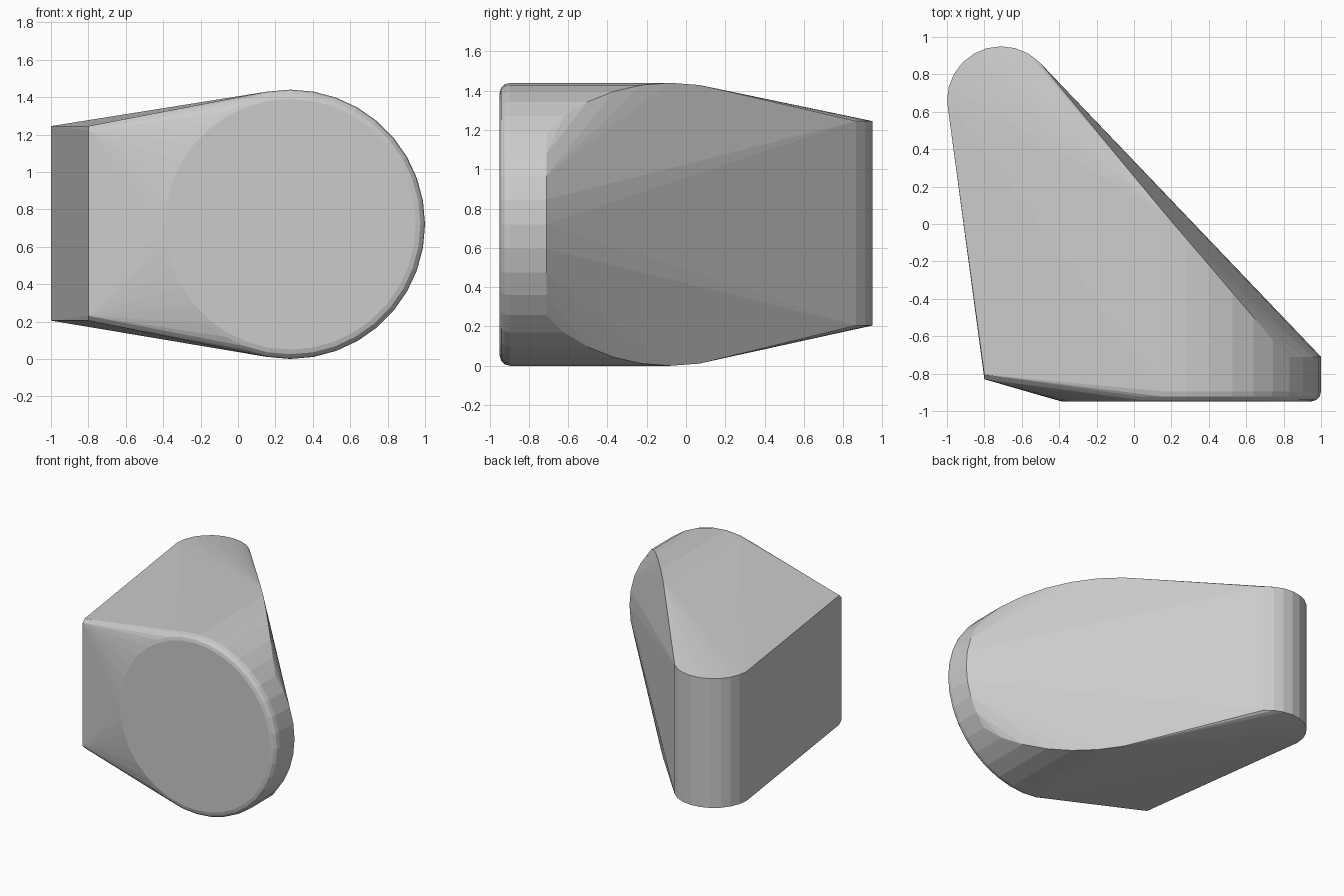
import bpy, bmesh
from math import sin, cos, radians

if "Cube" in bpy.data.objects:
    bpy.data.objects.remove(bpy.data.objects["Cube"])

CX, CZ, R = 0.28, 0.72, 0.72      # round front pad
Z0, Z1 = 0.205, 1.245             # height range of the narrow rear part

bm = bmesh.new()


def ring(radius, y):
    for a in range(0, 360, 10):
        bm.verts.new((CX + radius * cos(radians(a)), y, CZ + radius * sin(radians(a))))


# Round front pad with a filleted rim
for radius, y in ((0.67, -0.948), (0.695, -0.941), (0.713, -0.923), (R, -0.895)):
    ring(radius, y)

# Slanted back edge of the round barrel
for a in range(-100, 101, 10):
    x = CX + R * cos(radians(a))
    y = max(-0.71, -0.5 - 1.17 * (x - 0.64))
    bm.verts.new((x, y, CZ + R * sin(radians(a))))

# Upright rounded rear end
for a in range(0, 360, 15):
    for z in (Z0, Z1):
        bm.verts.new((-0.71 + 0.29 * cos(radians(a)), 0.66 + 0.29 * sin(radians(a)), z))

# Front left corner, slightly chamfered
for y, inset in ((-0.805, 0), (-0.83, 0.025)):
    for z in (Z0 + inset, Z1 - inset):
        bm.verts.new((-0.8, y, z))

# Skin everything with one convex shell
res = bmesh.ops.convex_hull(bm, input=bm.verts[:])
loose = {v for v in res["geom_interior"] + res["geom_unused"]
         if isinstance(v, bmesh.types.BMVert)}
bmesh.ops.delete(bm, geom=list(loose), context='VERTS')
bmesh.ops.dissolve_limit(bm, angle_limit=radians(0.5), verts=bm.verts[:], edges=bm.edges[:])
bmesh.ops.recalc_face_normals(bm, faces=bm.faces[:])

mesh = bpy.data.meshes.new("wedge_body")
bm.to_mesh(mesh)
bm.free()
body = bpy.data.objects.new("wedge_body", mesh)
bpy.context.collection.objects.link(body)
